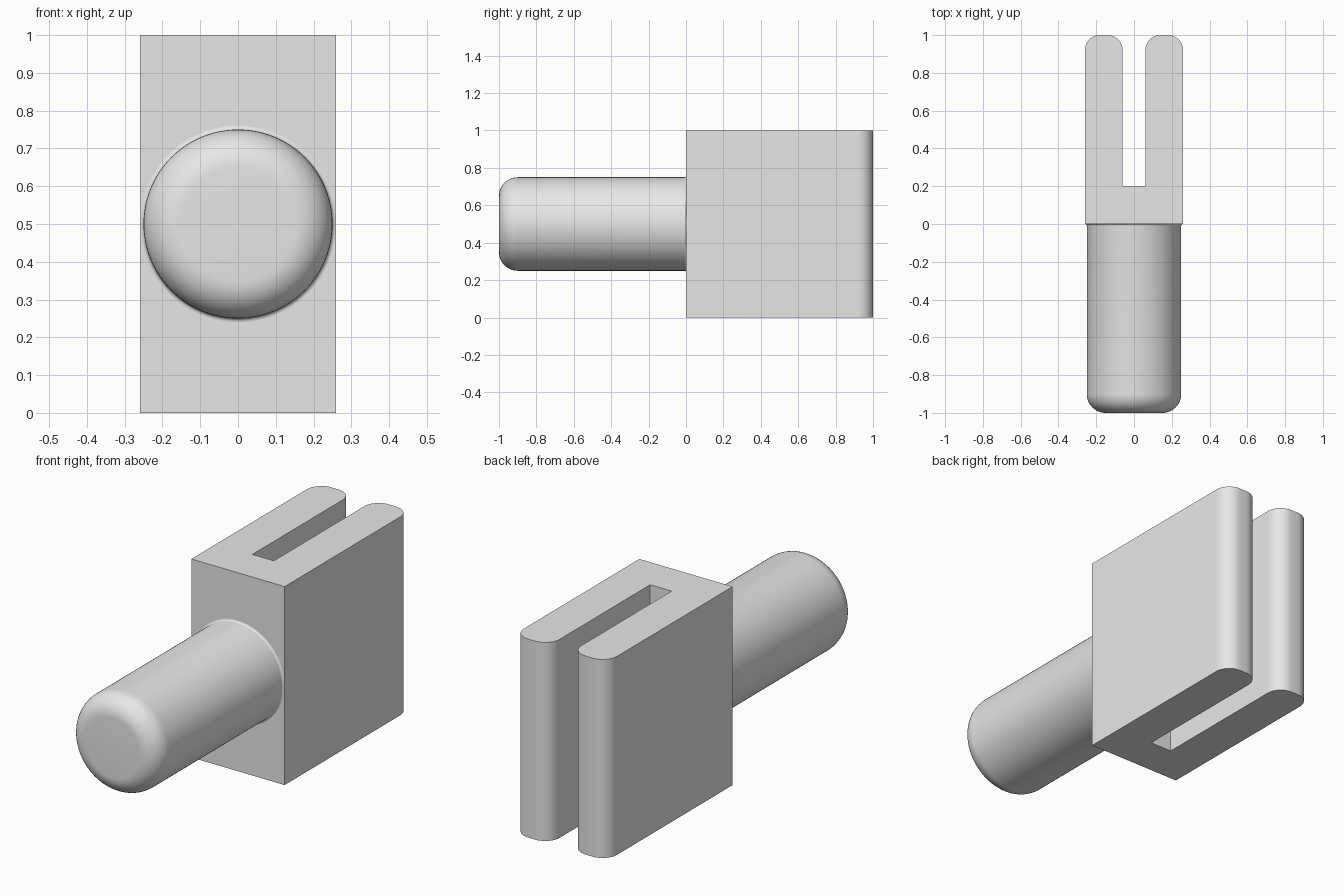
import bpy
import bmesh
from math import sin, cos, pi, radians
from mathutils import Matrix, Vector

cube = bpy.data.objects.get("Cube")
if cube:
    bpy.data.objects.remove(cube, do_unlink=True)

grey = bpy.data.materials.new("plain grey")
grey.use_nodes = True
colour = (0.8, 0.8, 0.8, 1)
grey.diffuse_color = colour
grey.node_tree.nodes["Principled BSDF"].inputs["Base Color"].default_value = colour


def finish(name, bm):
    bmesh.ops.recalc_face_normals(bm, faces=bm.faces)
    mesh = bpy.data.meshes.new(name)
    bm.to_mesh(mesh)
    bm.free()
    mesh.materials.append(grey)
    obj = bpy.data.objects.new(name, mesh)
    bpy.context.collection.objects.link(obj)
    bpy.ops.object.select_all(action="DESELECT")
    obj.select_set(True)
    bpy.context.view_layer.objects.active = obj
    bpy.ops.object.shade_smooth_by_angle(angle=radians(30))
    return obj


def arc(cx, cy, r, start, end, steps=10):
    angles = [radians(start + (end - start) * i / steps) for i in range(steps + 1)]
    return [(cx + r * cos(a), cy + r * sin(a)) for a in angles]


# Clevis: a fork outline with rounded prong ends, extruded upward
HALF, SLOT, ROUND = 0.26, 0.06, 0.08
right_half = [(HALF, 0)]
right_half += arc(HALF - ROUND, 1 - ROUND, ROUND, 0, 90)
right_half += arc(SLOT + ROUND, 1 - ROUND, ROUND, 90, 180)
right_half += [(SLOT, 0.2)]
outline = right_half + [(-x, y) for x, y in reversed(right_half)]

bm = bmesh.new()
base = bm.faces.new([bm.verts.new((x, y, 0)) for x, y in outline])
top = bmesh.ops.extrude_face_region(bm, geom=[base])["geom"]
bmesh.ops.translate(bm, vec=(0, 0, 1),
                    verts=[v for v in top if isinstance(v, bmesh.types.BMVert)])
finish("clevis_fork", bm)

# Shaft: a lathed profile with a rounded tip and a small fillet at the fork
R, TIP, FILLET = 0.25, 0.1, 0.01
profile = [(0, -1)] + arc(R - TIP, TIP - 1, TIP, -90, 0, 12)
profile += arc(R + FILLET, -FILLET, FILLET, 180, 90, 5)

bm = bmesh.new()
verts = [bm.verts.new((r, y, 0)) for r, y in profile]
edges = [bm.edges.new(pair) for pair in zip(verts, verts[1:])]
bmesh.ops.spin(bm, geom=verts + edges, cent=(0, 0, 0), axis=(0, 1, 0),
               angle=2 * pi, steps=96, use_duplicate=False)
bmesh.ops.remove_doubles(bm, verts=bm.verts, dist=0.0001)
bmesh.ops.translate(bm, vec=(0, 0, 0.5), verts=bm.verts)
finish("round_shaft", bm)
